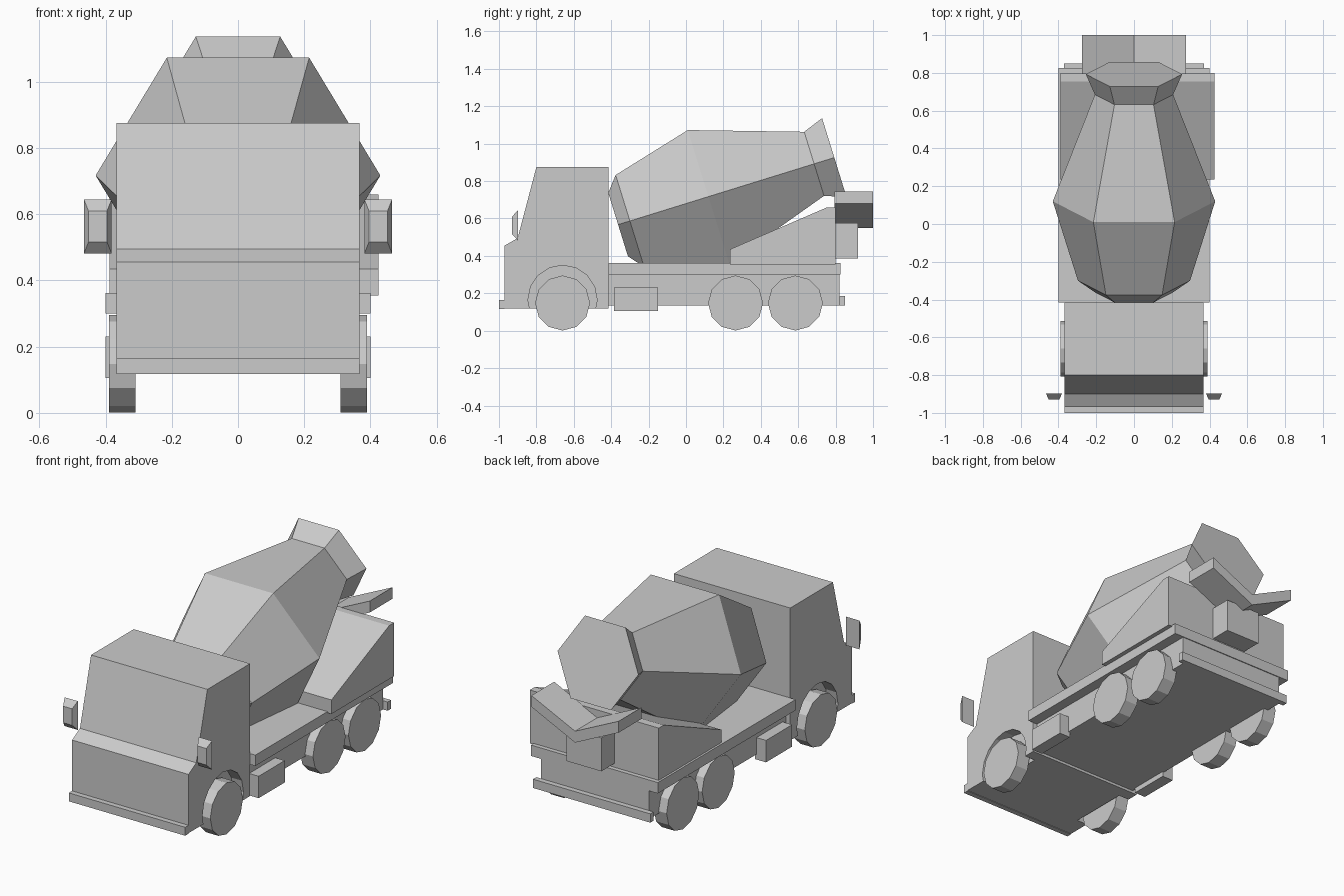
import bpy
import bmesh
from math import cos, sin, pi, atan2
from mathutils import Vector

if "Cube" in bpy.data.objects:
    bpy.data.objects.remove(bpy.data.objects["Cube"], do_unlink=True)

GREY = (0.6, 0.6, 0.6, 1)
paint = bpy.data.materials.new("light_grey")
paint.use_nodes = True
paint.diffuse_color = GREY
paint.node_tree.nodes["Principled BSDF"].inputs["Base Color"].default_value = GREY


def loft(name, rings):
    """Skin a list of equal point rings and cap both ends."""
    bm = bmesh.new()
    loops = [[bm.verts.new(p) for p in ring] for ring in rings]
    for a, b in zip(loops, loops[1:]):
        for i in range(len(a)):
            j = (i + 1) % len(a)
            bm.faces.new((a[i], a[j], b[j], b[i]))
    bm.faces.new(loops[0])
    bm.faces.new(loops[-1])
    bmesh.ops.recalc_face_normals(bm, faces=bm.faces)
    mesh = bpy.data.meshes.new(name)
    bm.to_mesh(mesh)
    bm.free()
    mesh.materials.append(paint)
    ob = bpy.data.objects.new(name, mesh)
    bpy.context.collection.objects.link(ob)
    return ob


def side_profile(name, x0, x1, points):
    """Extrude a (y, z) outline across x."""
    return loft(name, [[(x, y, z) for y, z in points] for x in (x0, x1)])


def box(name, x0, x1, y0, y1, z0, z1):
    return side_profile(name, x0, x1, [(y0, z0), (y1, z0), (y1, z1), (y0, z1)])


def disc(name, x0, x1, y, z, r, sides):
    ring = [(y + r * sin(2 * pi * i / sides), z - r * cos(2 * pi * i / sides))
            for i in range(sides)]
    return side_profile(name, x0, x1, ring)


SIDES = ((1, "left"), (-1, "right"))

# Cab with wheel arches cut into both sides
cab = side_profile("cab", -0.367, 0.367,
                   [(-0.97, 0.12), (-0.97, 0.455), (-0.9, 0.495), (-0.8, 0.875),
                    (-0.415, 0.875), (-0.415, 0.12)])
for s, side in SIDES:
    cutter = disc("arch_cutter", s * 0.3, s * 0.5, -0.66, 0.165, 0.185, 16)
    cutter.hide_render = True
    cut = cab.modifiers.new("arch", 'BOOLEAN')
    cut.operation = 'DIFFERENCE'
    cut.solver = 'EXACT'
    cut.object = cutter
    bpy.context.view_layer.objects.active = cab
    bpy.ops.object.modifier_apply(modifier=cut.name)
    bpy.data.objects.remove(cutter, do_unlink=True)
box("front_bumper", -0.367, 0.367, -1, -0.97, 0.117, 0.165)

# Chassis and bed
box("chassis", -0.34, 0.34, -0.415, 0.82, 0.135, 0.3)
box("bed", -0.4, 0.4, -0.415, 0.825, 0.3, 0.362)
box("rear_bumper", -0.37, 0.37, 0.82, 0.85, 0.135, 0.185)

# Sloped drum support at the rear
side_profile("drum_support", -0.388, 0.425,
             [(0.235, 0.355), (0.235, 0.435), (0.755, 0.66), (0.8, 0.66), (0.8, 0.355)])
box("chute_mount", -0.11, 0.11, 0.8, 0.92, 0.385, 0.575)

# V-shaped discharge chute
vee = [(-0.275, 0.745), (0, 0.615), (0.275, 0.745), (0.275, 0.68), (0, 0.55), (-0.275, 0.68)]
loft("discharge_chute", [[(x, y, z) for x, z in vee] for y in (0.795, 1)])

# Six-sided drum on a tilted axis: (centre y, radius) of each ring
tilt = atan2(0.31, 1)
up = Vector((0, -sin(tilt), cos(tilt)))
drum_rings = []
for y, r in ((-0.363, 0.205), (-0.3, 0.297), (0.12, 0.43), (0.685, 0.207), (0.793, 0.255)):
    centre = Vector((0, y, 0.717 + (y - 0.12) * 0.31))
    drum_rings.append([centre + Vector((r * cos(i * pi / 3), 0, 0)) + up * r * sin(i * pi / 3)
                       for i in range(6)])
loft("mixer_drum", drum_rings)

# Paired parts
for s, side in SIDES:
    for place, y in (("front", -0.66), ("middle", 0.265), ("rear", 0.585)):
        disc(f"{place}_{side}_wheel", s * 0.31, s * 0.39, y, 0.148, 0.147, 12)
    box(f"{side}_tool_box", s * 0.33, s * 0.4, -0.385, -0.15, 0.105, 0.23)
    # Mirror tapering toward the front
    loft(f"{side}_mirror",
         [[(s * (0.4235 + a * w), y, 0.563 + b * h)
           for a, b in ((-1, -1), (1, -1), (1, 1), (-1, 1))]
          for y, w, h in ((-0.93, 0.028, 0.047), (-0.898, 0.042, 0.082))])
